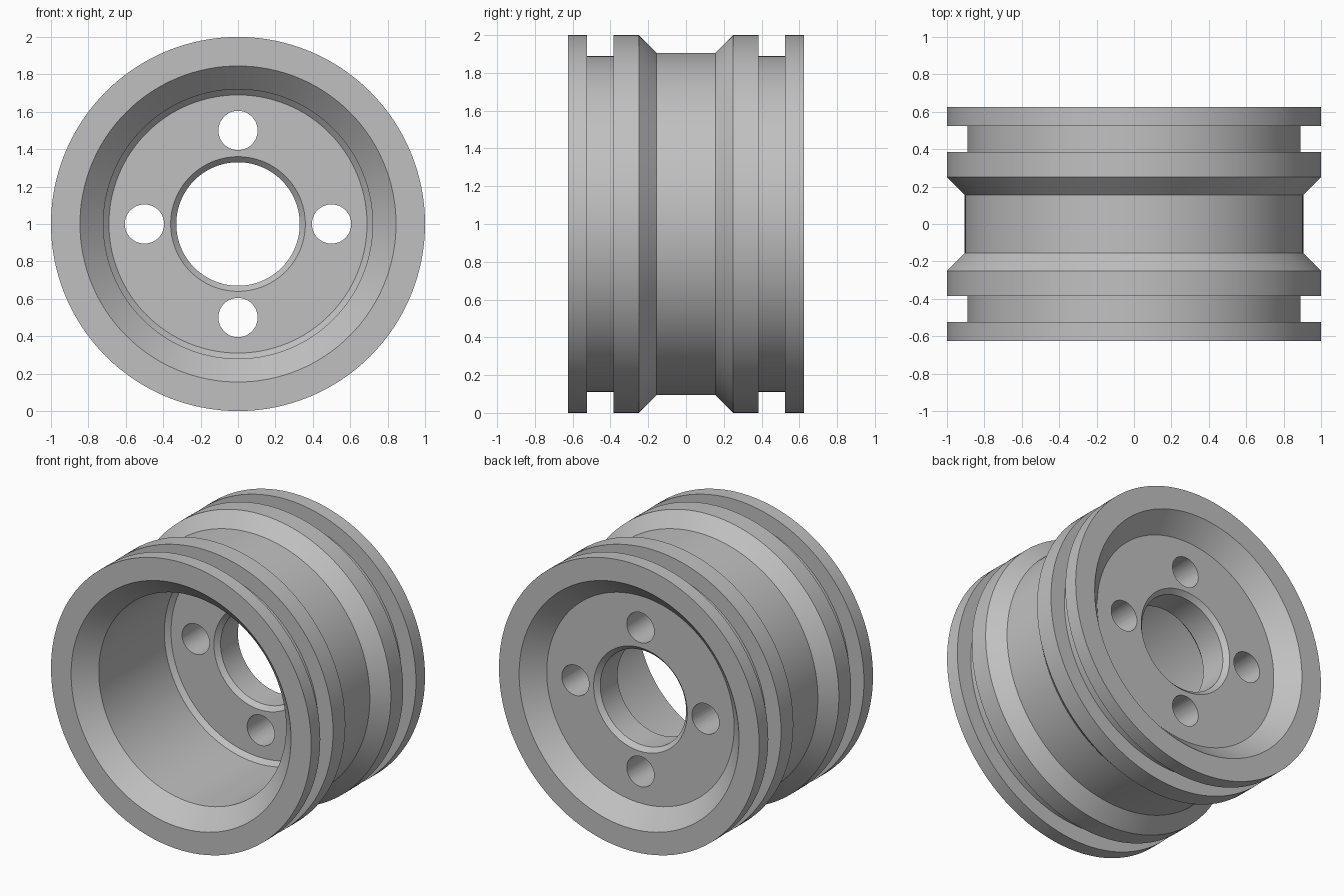
import bpy
import bmesh
from math import cos, sin, pi, radians
from mathutils import Matrix, Vector

SEGMENTS = 128
HALF = 0.625          # half width of the wheel
CENTRE = Vector((0, 0, 1))

if "Cube" in bpy.data.objects:
    bpy.data.objects.remove(bpy.data.objects["Cube"], do_unlink=True)

grey = bpy.data.materials.new("plain grey")
grey.use_nodes = True
colour = (0.53, 0.53, 0.53, 1)
grey.diffuse_color = colour
grey.node_tree.nodes["Principled BSDF"].inputs["Base Color"].default_value = colour


def make_object(name, bm):
    bmesh.ops.recalc_face_normals(bm, faces=bm.faces)
    mesh = bpy.data.meshes.new(name)
    bm.to_mesh(mesh)
    bm.free()
    mesh.materials.append(grey)
    obj = bpy.data.objects.new(name, mesh)
    bpy.context.collection.objects.link(obj)
    return obj


def lathe(name, profile):
    """Turn a closed (radius, y) profile around the axle."""
    bm = bmesh.new()
    rings = []
    for i in range(SEGMENTS):
        a = 2 * pi * i / SEGMENTS
        rings.append([bm.verts.new(CENTRE + Vector((r * cos(a), y, r * sin(a))))
                      for r, y in profile])
    for i, ring in enumerate(rings):
        following = rings[(i + 1) % SEGMENTS]
        for j in range(len(profile)):
            k = (j + 1) % len(profile)
            bm.faces.new((ring[j], ring[k], following[k], following[j]))
    return make_object(name, bm)


# Outer tread: front half with rim groove and V flank, mirrored to the back
front_tread = [(1, -HALF), (1, -0.525), (0.89, -0.525), (0.89, -0.385),
               (1, -0.385), (1, -0.25), (0.905, -0.155)]
tread = front_tread + [(r, -y) for r, y in reversed(front_tread)]

# Back recess, chamfered bore, then the deep front cavity
inside = [(0.845, HALF), (0.72, 0.5), (0.36, 0.5), (0.33, 0.47),
          (0.33, 0.28), (0.36, 0.25), (0.69, 0.25), (0.72, 0.22),
          (0.72, -0.5), (0.845, -HALF)]
wheel = lathe("wheel", tread + inside)

# Four bolt holes through the web
bm = bmesh.new()
for i in range(4):
    a = i * pi / 2
    place = Matrix.Translation(CENTRE + Vector((cos(a) / 2, 0.375, sin(a) / 2)))
    bmesh.ops.create_cone(bm, cap_ends=True, segments=48, radius1=0.105,
                          radius2=0.105, depth=0.4,
                          matrix=place @ Matrix.Rotation(pi / 2, 4, "X"))
cutter = make_object("bolt_hole_cutter", bm)
cutter.hide_render = True

cut = wheel.modifiers.new("bolt_holes", "BOOLEAN")
cut.operation = "DIFFERENCE"
cut.solver = "EXACT"
cut.object = cutter

bpy.ops.object.select_all(action="DESELECT")
wheel.select_set(True)
bpy.context.view_layer.objects.active = wheel
bpy.ops.object.modifier_apply(modifier=cut.name)
bpy.data.objects.remove(cutter, do_unlink=True)

# Smooth round walls, crisp edges
bpy.ops.object.shade_smooth_by_angle(angle=radians(30))
